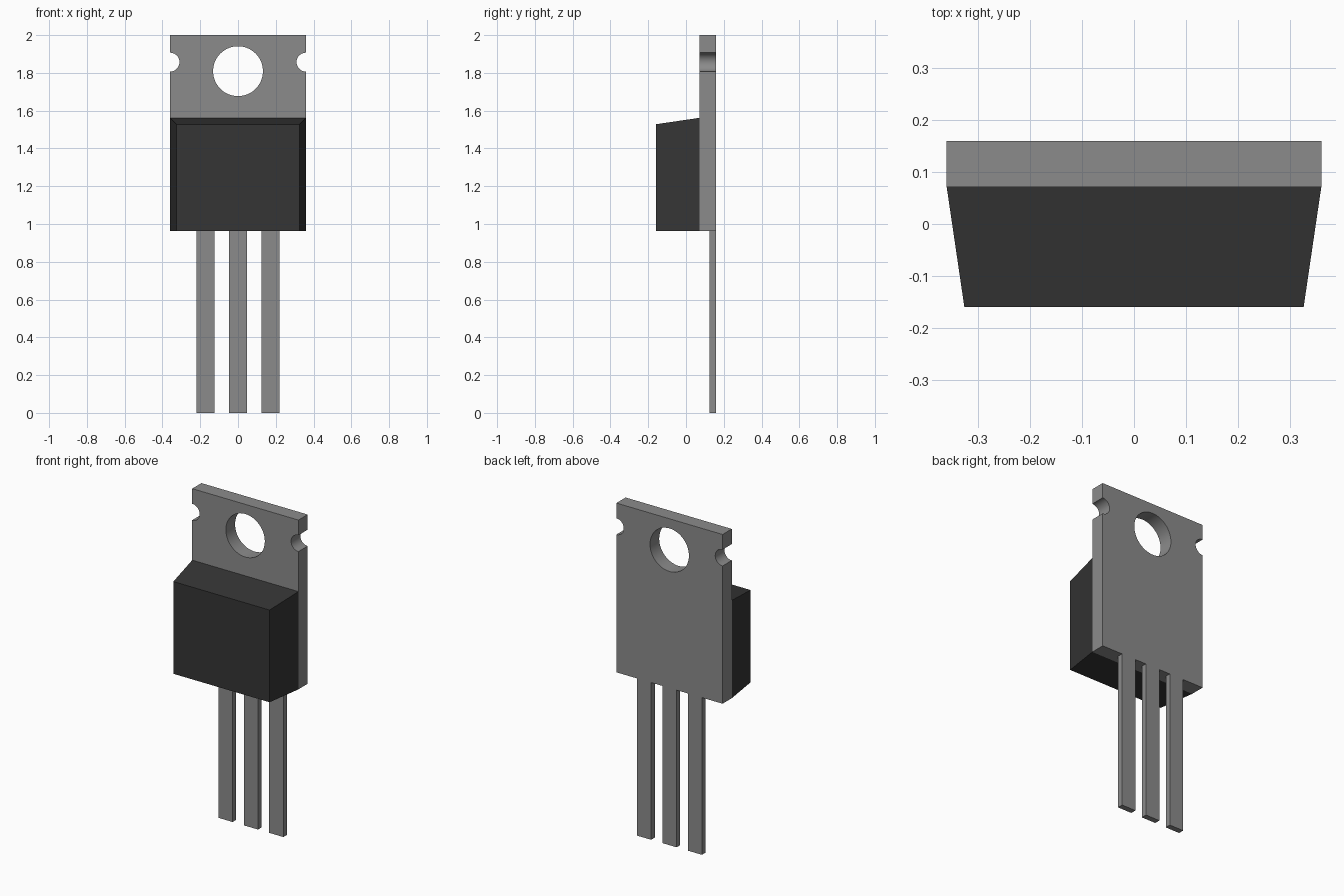
import bpy
import bmesh
from mathutils import Matrix, Vector

cube = bpy.data.objects.get("Cube")
if cube:
    bpy.data.objects.remove(cube, do_unlink=True)

HALF_W, BACK, TAB_FRONT, BODY_FRONT = 0.36, 0.16, 0.071, -0.16
BOTTOM, TOP = 0.963, 2.0


def material(name, grey):
    mat = bpy.data.materials.new(name)
    mat.use_nodes = True
    colour = (grey, grey, grey, 1)
    mat.diffuse_color = colour
    mat.node_tree.nodes["Principled BSDF"].inputs["Base Color"].default_value = colour
    return mat


metal = material("grey metal", 0.26)
plastic = material("black plastic", 0.036)


def add_object(name, bm, mat):
    mesh = bpy.data.meshes.new(name)
    bm.to_mesh(mesh)
    bm.free()
    mesh.materials.append(mat)
    obj = bpy.data.objects.new(name, mesh)
    bpy.context.collection.objects.link(obj)
    return obj


def box(name, low, high, mat):
    low, high = Vector(low), Vector(high)
    bm = bmesh.new()
    bmesh.ops.create_cube(bm, size=1, matrix=Matrix.Translation((low + high) / 2)
                          @ Matrix.Diagonal((high - low).to_4d()))
    return add_object(name, bm, mat)


def drill(target, x, z, radius):
    """Cut a round hole through the target from front to back."""
    bm = bmesh.new()
    bmesh.ops.create_cone(bm, cap_ends=True, segments=64, radius1=radius, radius2=radius,
                          depth=1, matrix=Matrix.Translation((x, 0.1, z))
                          @ Matrix.Rotation(1.5707963, 4, 'X'))
    cutter = add_object("hole_cutter", bm, metal)
    cutter.hide_render = True
    mod = target.modifiers.new("hole", 'BOOLEAN')
    mod.operation = 'DIFFERENCE'
    mod.solver = 'EXACT'
    mod.object = cutter
    bpy.ops.object.select_all(action='DESELECT')
    bpy.context.view_layer.objects.active = target
    target.select_set(True)
    bpy.ops.object.modifier_apply(modifier=mod.name)
    bpy.data.objects.remove(cutter, do_unlink=True)


# Metal mounting tab with a screw hole and two edge notches
tab = box("mounting_tab", (-HALF_W, TAB_FRONT, BOTTOM), (HALF_W, BACK, TOP), metal)
drill(tab, 0, 1.809, 0.132)
for side in (-1, 1):
    drill(tab, side * HALF_W, 1.857, 0.05)
bpy.ops.object.shade_smooth_by_angle(angle=0.5)

# Plastic body, tapering towards the front on its sides and top
body = box("plastic_body", (-HALF_W, BODY_FRONT, BOTTOM), (HALF_W, TAB_FRONT, 1.562), plastic)
for v in body.data.vertices:
    if v.co.y < 0:
        v.co.x *= 0.326 / HALF_W
        if v.co.z > 1.2:
            v.co.z = 1.528

# Three straight legs, flush with the back of the tab
for name, x in (("right_leg", -0.172), ("middle_leg", 0), ("left_leg", 0.172)):
    box(name, (x - 0.048, 0.125, 0), (x + 0.048, BACK, BOTTOM), metal)
